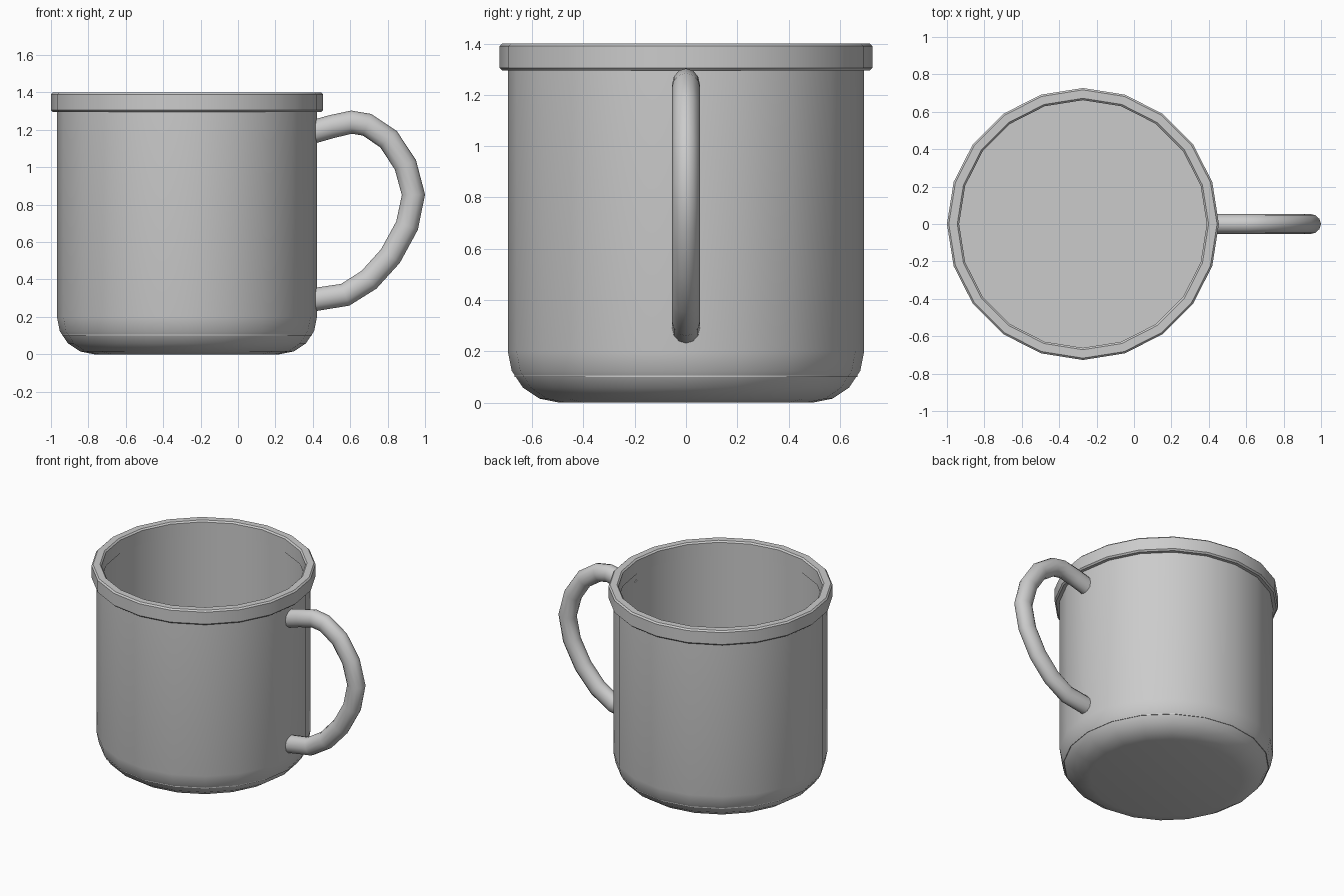
import bpy, bmesh
from math import sin, cos, pi, radians

if "Cube" in bpy.data.objects:
    bpy.data.objects.remove(bpy.data.objects["Cube"])

SIDES = 20
CX = -0.273  # axis of the cup


def smooth(ob, angle=35):
    bpy.ops.object.select_all(action='DESELECT')
    ob.select_set(True)
    bpy.context.view_layer.objects.active = ob
    bpy.ops.object.shade_smooth_by_angle(angle=radians(angle))


def lathe(name, profile, closed=False):
    """Revolve (radius, z) points around the cup axis."""
    bm = bmesh.new()
    rings = [[bm.verts.new((CX + r * cos(2 * pi * i / SIDES), r * sin(2 * pi * i / SIDES), z))
              for i in range(SIDES)] for r, z in profile]
    pairs = list(zip(rings, rings[1:]))
    if closed:
        pairs.append((rings[-1], rings[0]))
    for a, b in pairs:
        for i in range(SIDES):
            j = (i + 1) % SIDES
            bm.faces.new((a[i], a[j], b[j], b[i]))
    if not closed:
        bm.faces.new(rings[0])
        bm.faces.new(rings[-1])
    bmesh.ops.recalc_face_normals(bm, faces=bm.faces)
    mesh = bpy.data.meshes.new(name)
    bm.to_mesh(mesh)
    bm.free()
    ob = bpy.data.objects.new(name, mesh)
    bpy.context.collection.objects.link(ob)
    smooth(ob)
    return ob


# Cup body: rounded base, straight wall, hollow with a flat floor
R, FILLET = 0.695, 0.2
base = [(R - FILLET + FILLET * sin(k * pi / 8), FILLET - FILLET * cos(k * pi / 8)) for k in range(5)]
lathe("cup_body", base + [(R, 1.38), (0.668, 1.38), (0.668, 0.1)])

# Rim band with small chamfers
ro, ri, z0, z1, b = 0.727, 0.662, 1.295, 1.4, 0.01
lathe("rim", [(ri, z0), (ro - b, z0), (ro, z0 + b), (ro, z1 - b), (ro - b, z1), (ri + b, z1), (ri, z1 - b)],
      closed=True)

# Handle: tube along a planar path, slightly narrower across
path = [(0.405, 1.19), (0.50, 1.217), (0.607, 1.241), (0.69, 1.227), (0.805, 1.15), (0.895, 1.013),
        (0.938, 0.853), (0.904, 0.688), (0.815, 0.525), (0.70, 0.398), (0.573, 0.318), (0.405, 0.292)]
curve = bpy.data.curves.new("handle", 'CURVE')
curve.dimensions = '3D'
curve.bevel_depth = 0.062
curve.bevel_resolution = 4
curve.use_fill_caps = True
spline = curve.splines.new('POLY')
spline.points.add(len(path) - 1)
for p, (x, z) in zip(spline.points, path):
    p.co = (x, 0, z, 1)
handle = bpy.data.objects.new("handle", curve)
bpy.context.collection.objects.link(handle)
handle.scale.y = 0.88
bpy.ops.object.select_all(action='DESELECT')
handle.select_set(True)
bpy.context.view_layer.objects.active = handle
bpy.ops.object.convert(target='MESH')
smooth(bpy.context.view_layer.objects.active, 50)
